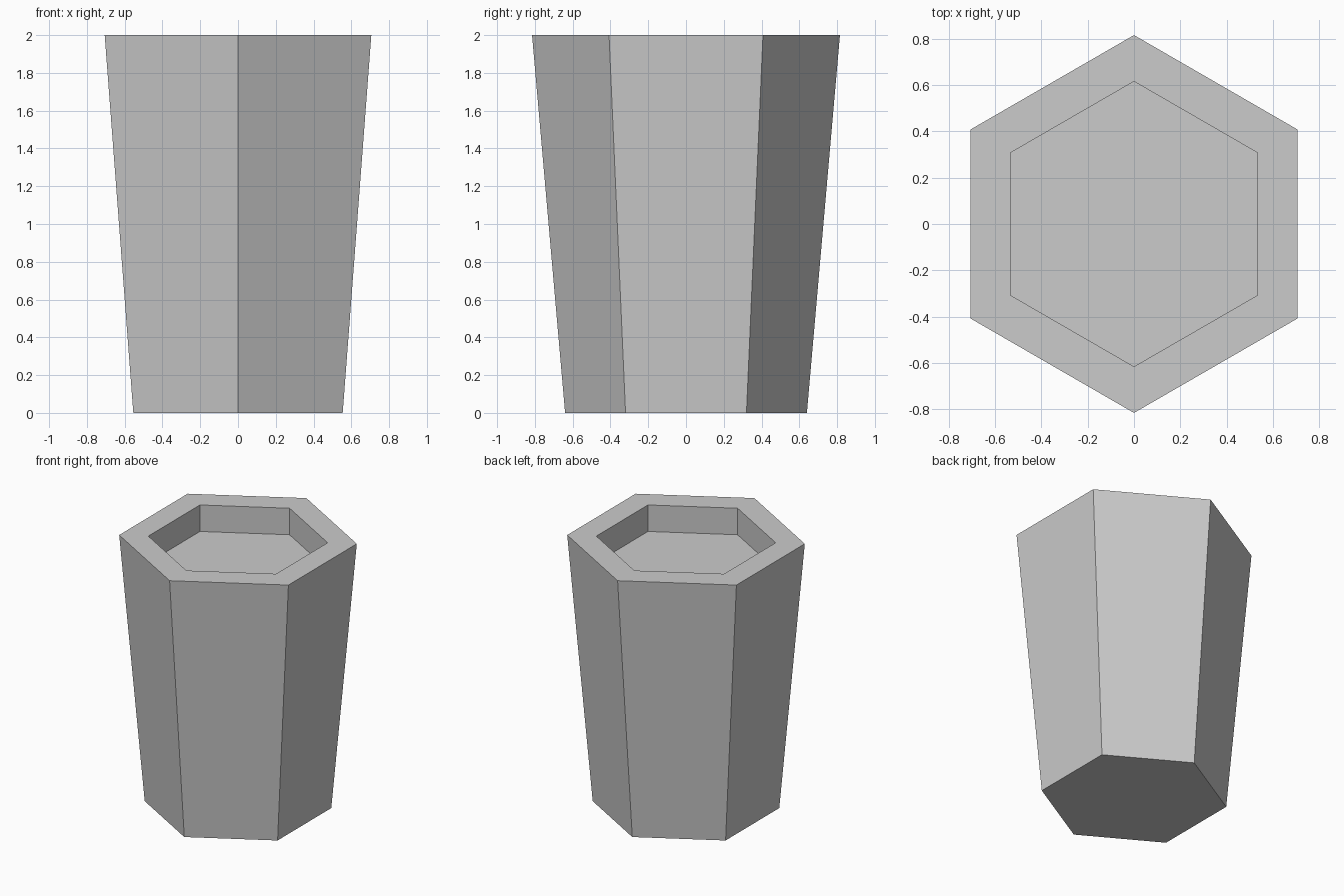
import bpy
import bmesh
from math import cos, sin, pi

cube = bpy.data.objects.get("Cube")
if cube:
    bpy.data.objects.remove(cube, do_unlink=True)

SIDES = 6
# Outline from the base up the wall, over the rim and down into the recess: (radius, z)
PROFILE = [(0.64, 0), (0.815, 2), (0.615, 2), (0.615, 1.8)]

# Plain grey
grey = bpy.data.materials.new("grey")
grey.use_nodes = True
colour = (0.6, 0.6, 0.6, 1)
grey.diffuse_color = colour
grey.node_tree.nodes["Principled BSDF"].inputs["Base Color"].default_value = colour

# Tapered hexagonal pot with a corner pointing to the front
bm = bmesh.new()
rings = []
for radius, z in PROFILE:
    angles = [2 * pi * i / SIDES - pi / 2 for i in range(SIDES)]
    rings.append([bm.verts.new((radius * cos(a), radius * sin(a), z)) for a in angles])
for low, high in zip(rings, rings[1:]):
    for i in range(SIDES):
        j = (i + 1) % SIDES
        bm.faces.new((low[i], low[j], high[j], high[i]))

# Underside and recess floor
bm.faces.new(rings[0][::-1])
bm.faces.new(rings[-1])
bmesh.ops.recalc_face_normals(bm, faces=bm.faces)

mesh = bpy.data.meshes.new("hexagonal_pot")
bm.to_mesh(mesh)
bm.free()
mesh.materials.append(grey)
pot = bpy.data.objects.new("hexagonal_pot", mesh)
bpy.context.collection.objects.link(pot)
